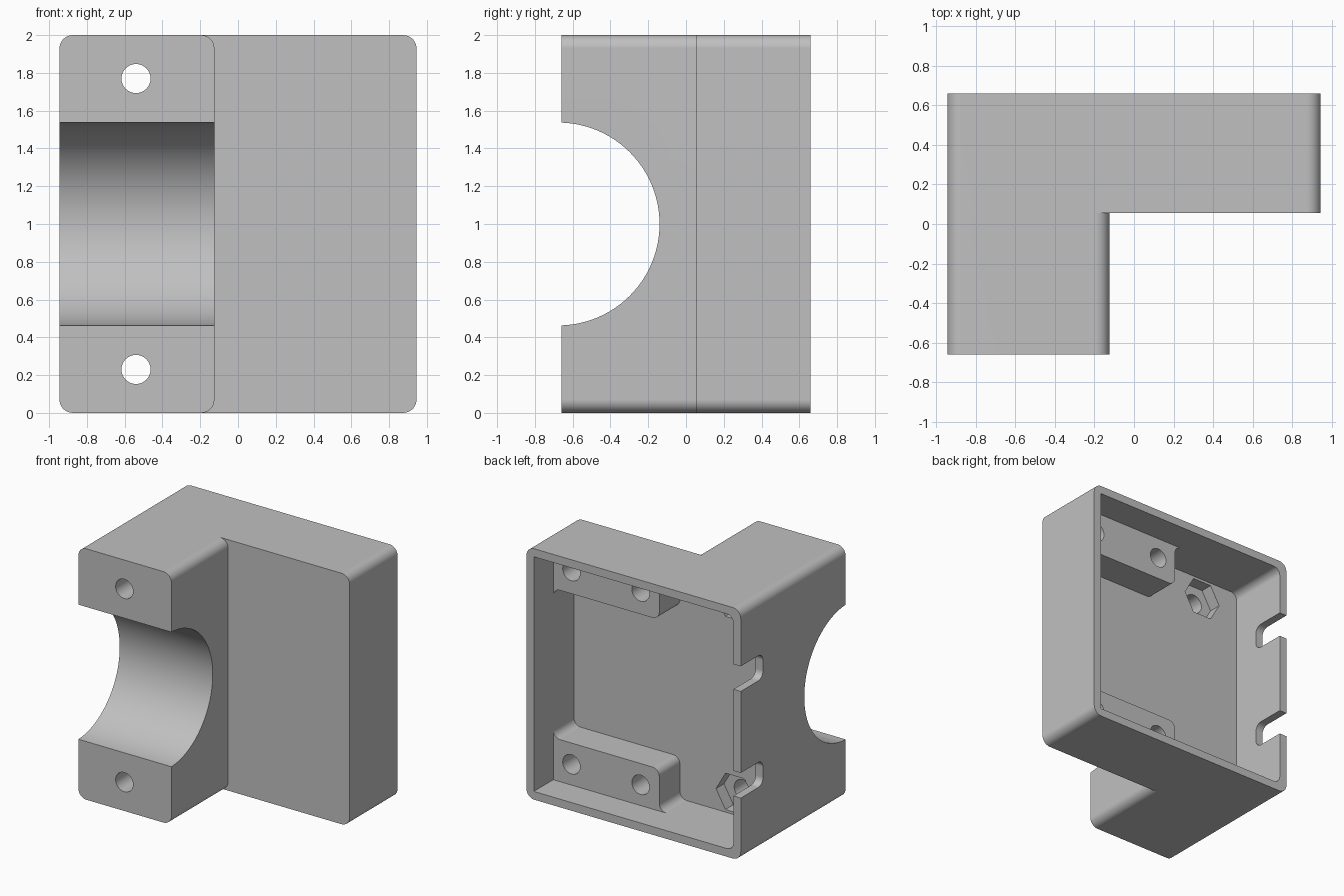
import bpy, bmesh, math
from mathutils import Vector

cube = bpy.data.objects.get("Cube")
if cube:
    bpy.data.objects.remove(cube)

grey = bpy.data.materials.new("plain_grey")
grey.use_nodes = True
colour = (0.53, 0.53, 0.53, 1)
grey.diffuse_color = colour
grey.node_tree.nodes["Principled BSDF"].inputs["Base Color"].default_value = colour

R = 0.07            # corner radius
W, D = 0.945, 0.66  # half width, half depth
STEP_X, STEP_Y = -0.125, 0.055


def rounded(corners, steps=8):
    """Right-angled outline from (a, b, radius) corners."""
    out = []
    for i, (a, b, r) in enumerate(corners):
        p = Vector((a, b))
        if not r:
            out.append(p)
            continue
        u = (Vector(corners[i - 1][:2]) - p).normalized()
        v = (Vector(corners[(i + 1) % len(corners)][:2]) - p).normalized()
        for k in range(steps + 1):
            t = math.pi / 2 * k / steps
            out.append(p + r * (u + v - v * math.cos(t) - u * math.sin(t)))
    return out


def rect(a0, a1, b0, b1, r0=0, r1=0):
    """Rectangle with radius r0 on its a0 side and r1 on its a1 side."""
    return rounded([(a0, b0, r0), (a1, b0, r1), (a1, b1, r1), (a0, b1, r0)])


def ring(a, b, r, n):
    return [Vector((a + r * math.cos(math.tau * k / n),
                    b + r * math.sin(math.tau * k / n))) for k in range(n)]


def prism(name, outline, start, end, axis="y"):
    """Extrude an outline: (x, z) along y, or (y, z) along x."""
    place = (lambda p, d: (p.x, d, p.y)) if axis == "y" else (lambda p, d: (d, p.x, p.y))
    bm = bmesh.new()
    near = [bm.verts.new(place(p, start)) for p in outline]
    far = [bm.verts.new(place(p, end)) for p in outline]
    bm.faces.new(near)
    bm.faces.new(far)
    for i in range(len(near)):
        bm.faces.new((near[i - 1], near[i], far[i], far[i - 1]))
    bmesh.ops.recalc_face_normals(bm, faces=bm.faces)
    mesh = bpy.data.meshes.new(name)
    bm.to_mesh(mesh)
    bm.free()
    mesh.materials.append(grey)
    obj = bpy.data.objects.new(name, mesh)
    bpy.context.collection.objects.link(obj)
    return obj


def combine(target, tool, operation="DIFFERENCE"):
    mod = target.modifiers.new("boolean", "BOOLEAN")
    mod.operation, mod.solver, mod.object = operation, "EXACT", tool
    bpy.context.view_layer.objects.active = target
    bpy.ops.object.modifier_apply(modifier=mod.name)
    bpy.data.objects.remove(tool)


# Housing plate and the clamp block in front of it
body = prism("bracket_housing", rect(-W, W, 0, 2, R, R), STEP_Y, D)
block = prism("clamp_block", rect(-W, STEP_X, 0, 2, R, R), -D, STEP_Y)
combine(body, block, "UNION")

# Half-round pipe saddle
combine(body, prism("saddle_cut", ring(-0.677, 1, 0.537, 96), -1.1, 0, "x"))

# Cavity: deep part leaves two mounting bosses, shallow part clears above them
IN_X, LOW, HIGH, FLOOR, BOSS_Y = 0.88, 0.065, 1.935, 0.155, 0.415
f = 0.06
deep = rounded([(-IN_X, LOW, f), (-0.055, LOW, f), (-0.055, 0.4, f), (IN_X, 0.4, f),
                (IN_X, 1.59, f), (-0.055, 1.59, f), (-0.055, HIGH, f), (-IN_X, HIGH, f)])
combine(body, prism("deep_cavity_cut", deep, FLOOR, 0.8))
combine(body, prism("shallow_cavity_cut", rect(-IN_X, IN_X, LOW, HIGH, f, 0), BOSS_Y, 0.8))

# Clamp bolt holes with hexagonal nut pockets, and blind holes in the bosses
for z in (0.23, 1.77):
    combine(body, prism("nut_pocket_cut", ring(-0.54, z, 0.167, 6), 0.055, 0.3))
    combine(body, prism("bolt_hole_cut", ring(-0.54, z, 0.077, 32), -0.8, 0.3))
    for x in (0.11, 0.72):
        combine(body, prism("boss_hole_cut", ring(x, z, 0.077, 32), 0.14, 0.6))

# Cable notches in the side wall, open at the back
for z in (0.6, 1.45):
    combine(body, prism("cable_notch_cut", rect(0.38, 0.8, z - 0.1, z + 0.1, f, 0),
                        -1.1, -0.8, "x"))

# Smooth the curves, keep the planes flat
bpy.ops.object.select_all(action="DESELECT")
body.select_set(True)
bpy.context.view_layer.objects.active = body
bpy.ops.object.shade_smooth_by_angle(angle=math.radians(30))
flat = body.modifiers.new("flat_planes", "WEIGHTED_NORMAL")
flat.keep_sharp = True
